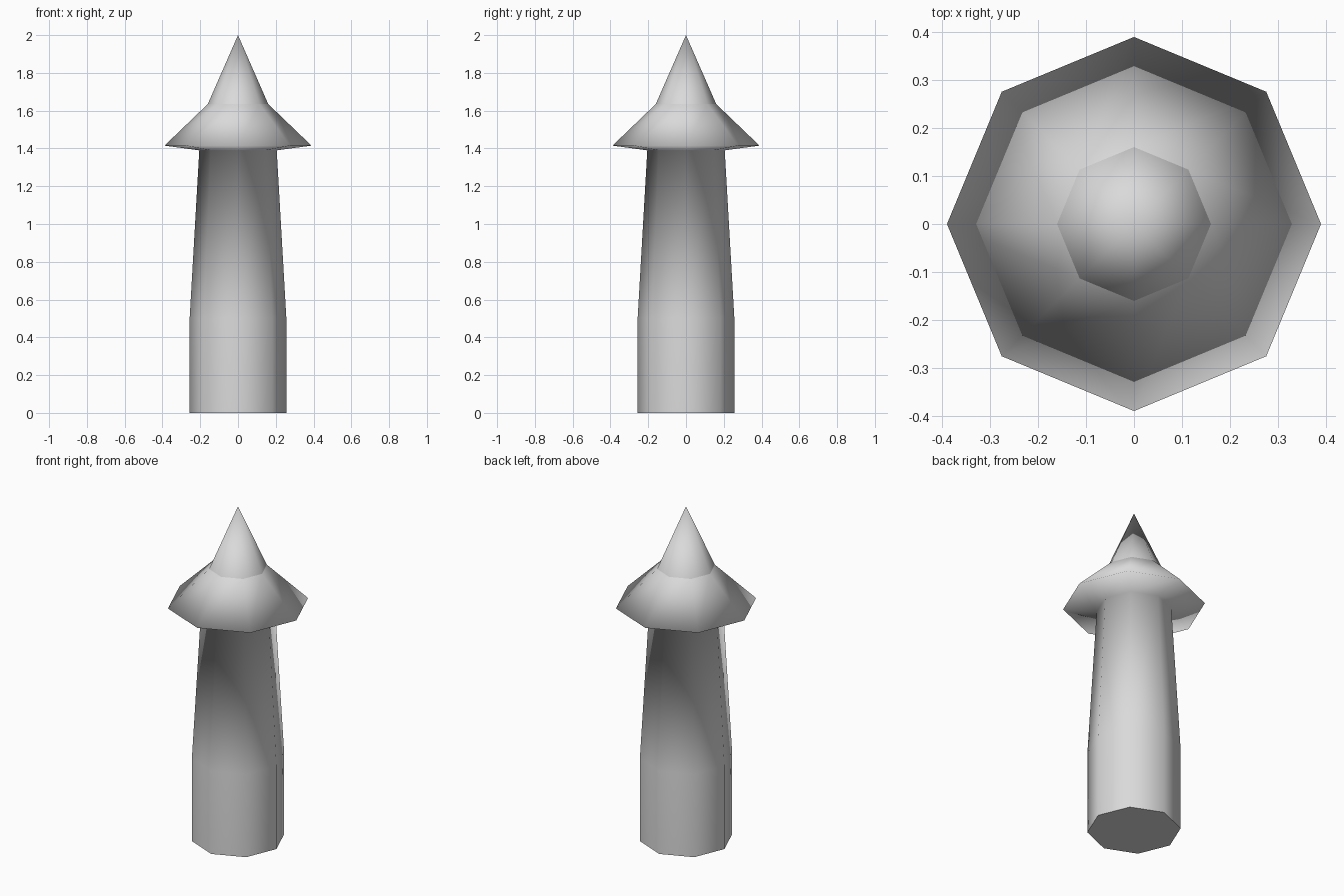
import bpy
import bmesh
from math import cos, sin, tau

SIDES = 8

cube = bpy.data.objects.get("Cube")
if cube:
    bpy.data.objects.remove(cube, do_unlink=True)

grey = bpy.data.materials.new("light grey")
grey.use_nodes = True
colour = (0.7, 0.7, 0.7, 1)
grey.diffuse_color = colour
grey.node_tree.nodes["Principled BSDF"].inputs["Base Color"].default_value = colour


def lathe(name, profile, base=False):
    """Turn (radius, height) points into a smooth eight-sided solid; radius 0 is a tip."""
    bm = bmesh.new()
    rings = []
    for r, z in profile:
        if r == 0:
            rings.append([bm.verts.new((0, 0, z))] * SIDES)
        else:
            rings.append([bm.verts.new((r * cos(tau * i / SIDES), r * sin(tau * i / SIDES), z))
                          for i in range(SIDES)])
    for low, high in zip(rings, rings[1:]):
        for i in range(SIDES):
            j = (i + 1) % SIDES
            corners = [low[i], low[j], high[j], high[i]]
            bm.faces.new(list(dict.fromkeys(corners))).smooth = True
    # Flat base with a crisp border
    if base:
        cap = bm.faces.new(rings[0][::-1])
        cap.smooth = False
        for edge in cap.edges:
            edge.smooth = False
    mesh = bpy.data.meshes.new(name)
    bm.to_mesh(mesh)
    bm.free()
    mesh.materials.append(grey)
    obj = bpy.data.objects.new(name, mesh)
    bpy.context.collection.objects.link(obj)
    return obj


# Straight foot, tapering shaft and flared brim share one smooth surface
lathe("shaft_and_brim",
      [(0.256, 0), (0.256, 0.5), (0.205, 1.39), (0.389, 1.415), (0.16, 1.635)],
      base=True)

# Pointed tip, with a crisp seam where it meets the brim
lathe("pointed_tip", [(0.16, 1.635), (0, 2)])
